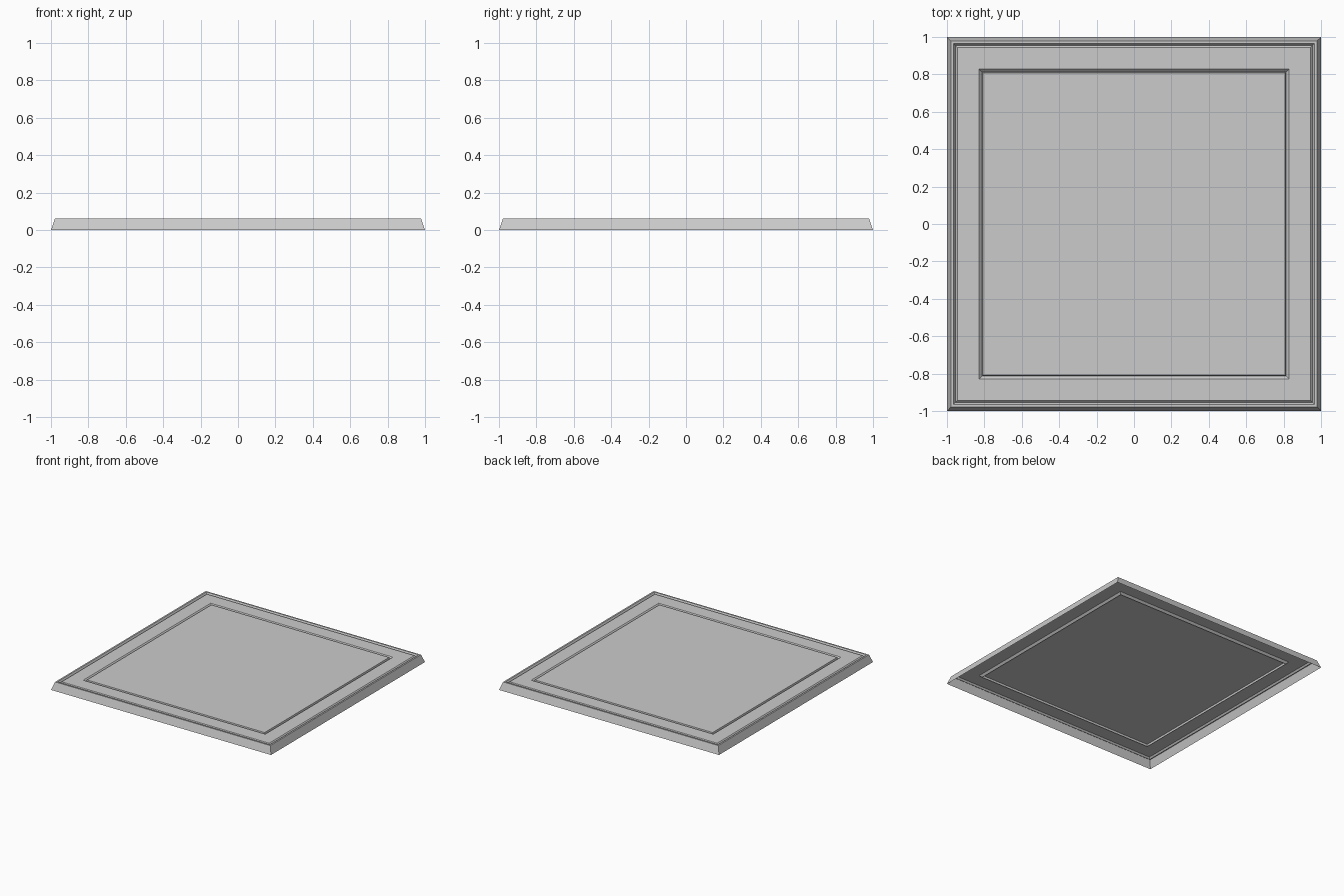
import bpy, bmesh

if "Cube" in bpy.data.objects:
    bpy.data.objects.remove(bpy.data.objects["Cube"])

# Moulding profile from the outer foot inward: (half width, height)
PROFILE = [
    (1.000, 0.000), (0.978, 0.063),                    # sloped outer side
    (0.965, 0.063), (0.955, 0.047), (0.943, 0.060),    # V groove behind the rim
    (0.828, 0.060), (0.812, 0.044), (0.808, 0.060),    # groove round the centre panel
]
CORNERS = [(-1, -1), (1, -1), (1, 1), (-1, 1)]


def square_panel(name, profile):
    """Sweep the profile round a mitred square and cap the centre."""
    bm = bmesh.new()
    rings = [[bm.verts.new((sx * r, sy * r, z)) for sx, sy in CORNERS]
             for r, z in profile]
    for outer, inner in zip(rings, rings[1:]):
        for i in range(4):
            j = (i + 1) % 4
            bm.faces.new((outer[i], outer[j], inner[j], inner[i]))
    bm.faces.new(rings[-1])
    mesh = bpy.data.meshes.new(name)
    bm.to_mesh(mesh)
    bm.free()
    obj = bpy.data.objects.new(name, mesh)
    bpy.context.collection.objects.link(obj)
    return obj


# Thin moulded panel, open underneath
square_panel("moulded_panel", PROFILE)
